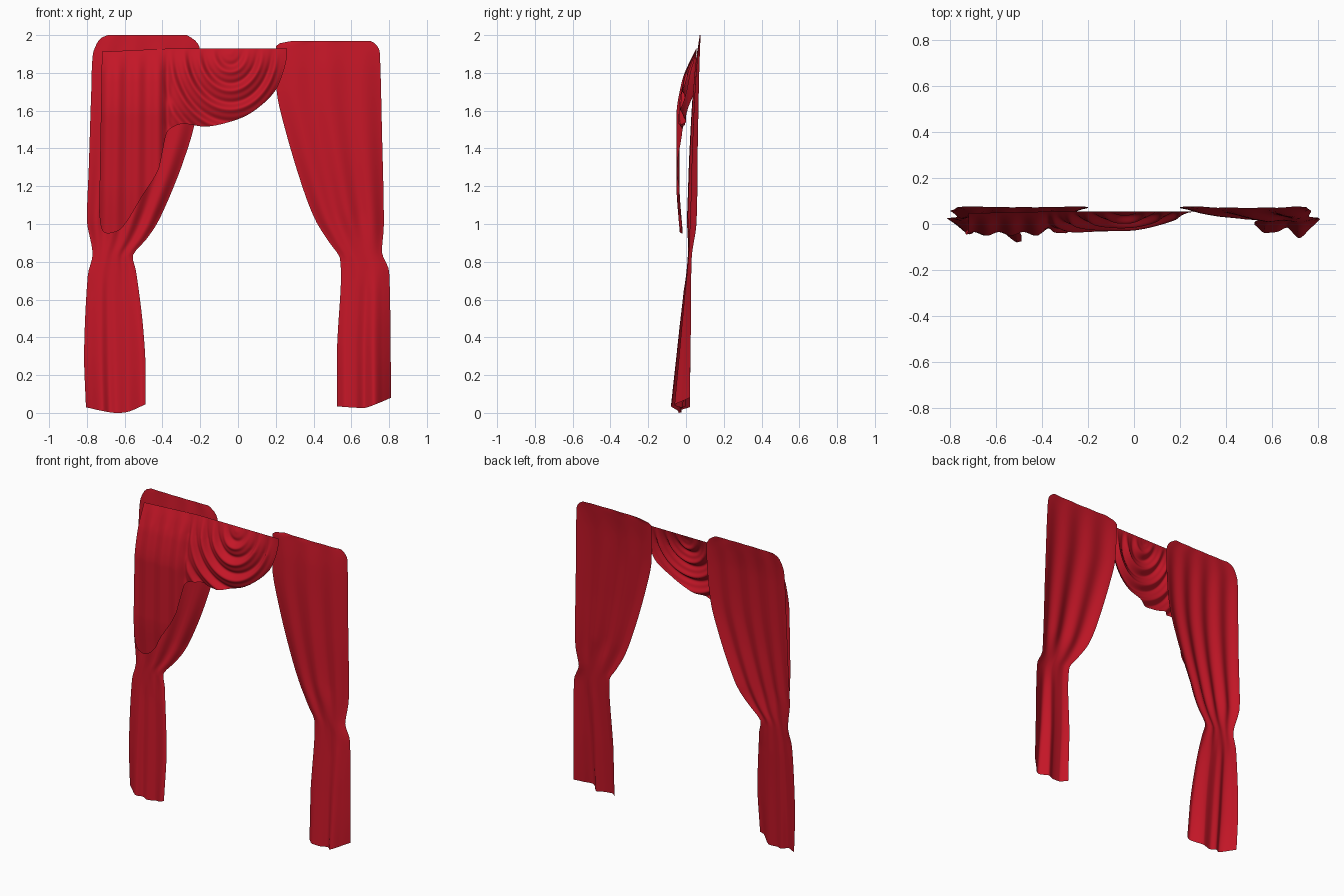
import bpy, math

if "Cube" in bpy.data.objects:
    bpy.data.objects.remove(bpy.data.objects["Cube"])


def interp(pts, t):
    """Smooth monotone-ish interpolation through (t, value) points sorted by t."""
    if t <= pts[0][0]:
        return pts[0][1]
    for i in range(len(pts) - 1):
        (a, va), (b, vb) = pts[i], pts[i + 1]
        if t <= b:
            k = (t - a) / (b - a)
            p = pts[max(i - 1, 0)]
            n = pts[min(i + 2, len(pts) - 1)]
            ma = (vb - p[1]) / (b - p[0]) * (b - a)
            mb = (n[1] - va) / (n[0] - a) * (b - a)
            s = (vb - va) * 3
            ma = 0 if ma * s <= 0 else math.copysign(min(abs(ma), abs(s)), s)
            mb = 0 if mb * s <= 0 else math.copysign(min(abs(mb), abs(s)), s)
            return (va * (1 + 2 * k) * (1 - k) ** 2 + ma * k * (1 - k) ** 2
                    + vb * k * k * (3 - 2 * k) + mb * k * k * (k - 1))
    return pts[-1][1]


red = bpy.data.materials.new("red_cloth")
red.diffuse_color = (0.55, 0.008, 0.02, 1)
red.use_nodes = True
red.node_tree.nodes["Principled BSDF"].inputs["Base Color"].default_value = red.diffuse_color


def sheet(name, nu, nv, point):
    """Grid surface from point(u, v), v running from bottom to top."""
    verts = [point(i / nu, j / nv) for j in range(nv + 1) for i in range(nu + 1)]
    w = nu + 1
    faces = [(j * w + i, j * w + i + 1, (j + 1) * w + i + 1, (j + 1) * w + i)
             for j in range(nv) for i in range(nu)]
    me = bpy.data.meshes.new(name)
    me.from_pydata(verts, [], faces)
    me.materials.append(red)
    me.polygons.foreach_set("use_smooth", [True] * len(faces))
    ob = bpy.data.objects.new(name, me)
    bpy.context.collection.objects.link(ob)
    return ob


# Shared side profile of both curtains: rear face and fold depth by height
REAR = [(0, .02), (.4, .025), (.82, .03), (1.0, .055), (1.4, .062), (1.8, .07), (2, .077)]
DEPTH = [(0, 1.0), (.4, .65), (.82, .28), (1.0, .6), (1.4, .5), (1.8, .3), (2, .05)]


def curtain(name, left, right, top, hem, folds, size, ripples):
    def point(u, v):
        z = top * (1 - (1 - v) ** 1.15)
        x = interp(left, z) * (1 - u) + interp(right, z) * u
        low = max(0, min(1, (1.05 - z) / .4))
        upper = .55 * math.sin(math.pi * u) + .35 * (.5 - .5 * math.cos(2 * math.pi * ripples * u))
        shape = low * interp(folds, u) + (1 - low) * upper
        y = interp(REAR, z) - size * interp(DEPTH, z) * shape
        return x, y, z + interp(hem, u) * max(0, 1 - z / .4)
    return sheet(name, 60, 80, point)


# Left curtain
curtain("left_curtain",
        [(0, -.805), (.3, -.815), (.73, -.795), (.84, -.77), (1.02, -.80), (1.3, -.79),
         (1.7, -.777), (1.9, -.768), (1.96, -.745), (1.985, -.725), (2, -.69)],
        [(0, -.49), (.25, -.49), (.48, -.505), (.75, -.54), (.83, -.558), (.92, -.485),
         (1.0, -.43), (1.15, -.36), (1.33, -.29), (1.53, -.23), (1.75, -.205),
         (1.92, -.20), (1.97, -.225), (2, -.27)],
        2.0, [(0, .03), (.25, .012), (.5, 0), (.7, .005), (1, .045)],
        [(0, 0), (.1, .25), (.28, .65), (.4, .45), (.52, .6), (.7, .5), (.93, 1), (1, .95)],
        .10, 4)

# Right curtain
curtain("right_curtain",
        [(0, .525), (.35, .525), (.7, .545), (.82, .54), (.9, .485), (1.02, .41), (1.2, .34),
         (1.5, .25), (1.7, .205), (1.94, .20), (1.96, .23), (1.97, .29)],
        [(0, .81), (.3, .808), (.75, .80), (.85, .762), (1.0, .772), (1.5, .762),
         (1.88, .752), (1.93, .745), (1.96, .72), (1.97, .70)],
        1.97, [(0, .035), (.2, .03), (.5, .026), (.75, .05), (1, .08)],
        [(0, .25), (.15, .65), (.35, .6), (.5, .4), (.68, .9), (.85, .45), (1, 0)],
        .09, 3)

# Swag with its long left tail, one cloth hung from a straight top edge
HEM = [(-.735, 1.06), (-.727, .99), (-.71, .957), (-.68, .95), (-.61, .985), (-.5, 1.16),
       (-.42, 1.29), (-.40, 1.38), (-.38, 1.475), (-.35, 1.51), (-.29, 1.53), (-.17, 1.515),
       (0, 1.555), (.1, 1.61), (.2, 1.71), (.245, 1.82), (.26, 1.89)]
TAIL = [(.95, .08), (1.2, .098), (1.58, .098), (1.75, .07), (1.85, .035), (1.93, 0)]
BULGE = [(-.42, 1), (-.36, .9), (-.2, .75), (0, .7), (.2, .3), (.26, .1)]


def swag(u, v):
    x = -.735 + .995 * u
    top = 1.912 + .018 * min(1, u / .4)
    hem = interp(HEM, x)
    z = hem + (top - hem) * v
    y = .055 - interp(TAIL, z) * interp(BULGE, x)
    hang = min(1, (top - z) / .12)
    if x > -.40:
        # curved drape folds, steep below and soft above
        r = math.hypot((x + .04) / .31, (1.925 - z) / .40)
        fade = min(1, (x + .40) / .12) * min(1, (.26 - x) / .08)
        ph = 2 * math.pi * 4 * r
        y -= .014 * fade * hang * (math.sin(ph) + .35 * math.sin(2 * ph))
    else:
        # vertical pleats of the tail
        y += .008 * hang * math.sin((x + .40) * 2 * math.pi / .11)
    # crease where tail meets swag
    y += .018 * hang * math.exp(-((x + .375) / .018) ** 2)
    x += .015 * max(0, (z - 1.05) / .87) * max(0, 1 - u / .3)
    return x, min(y, .057), z


sheet("swag_and_tail", 150, 70, swag)
